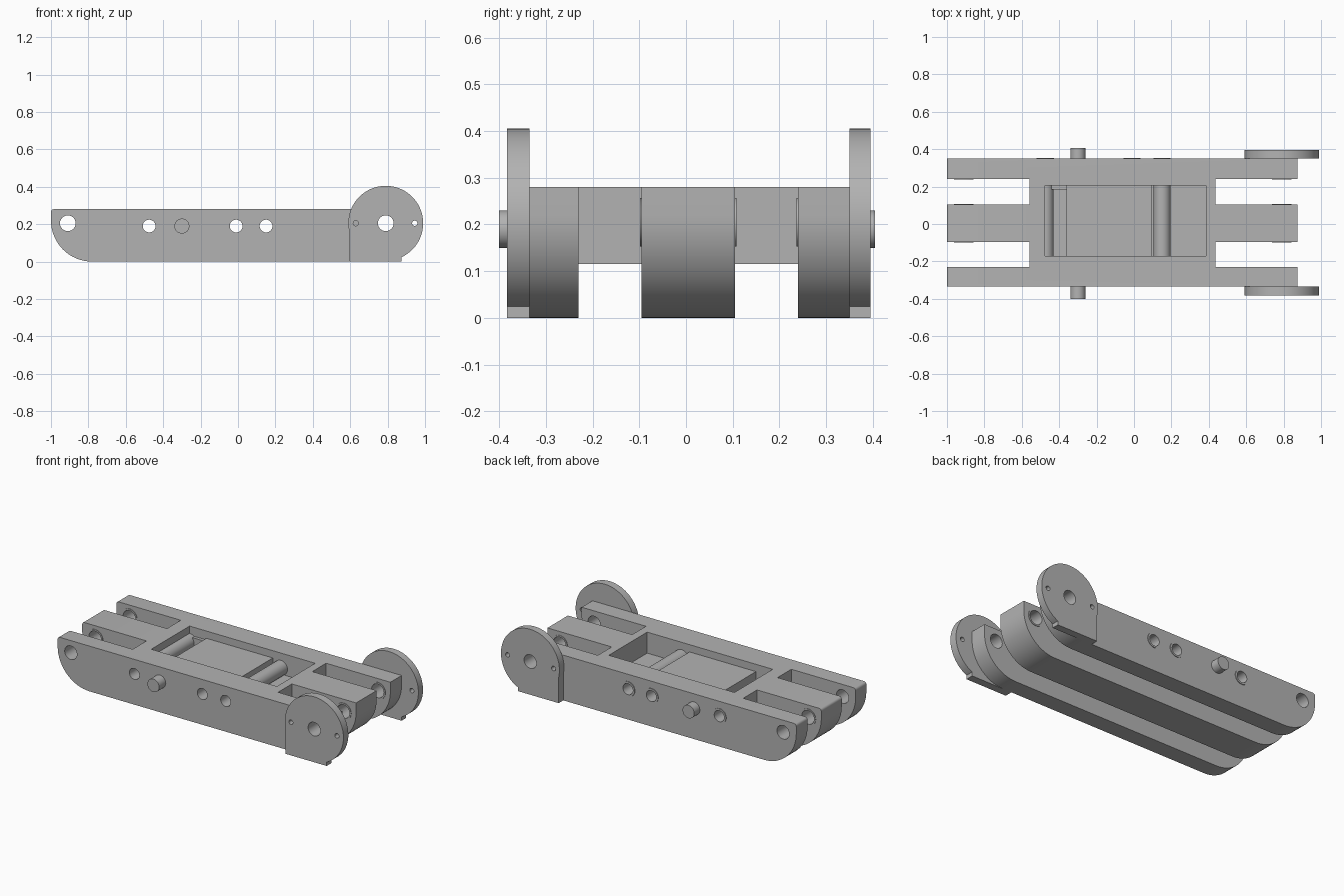
import bpy, bmesh, math
from mathutils import Matrix

if "Cube" in bpy.data.objects:
    bpy.data.objects.remove(bpy.data.objects["Cube"])

grey = bpy.data.materials.new("plain grey")
grey.use_nodes = True
COLOR = (0.45, 0.45, 0.45, 1)
grey.diffuse_color = COLOR
grey.node_tree.nodes["Principled BSDF"].inputs["Base Color"].default_value = COLOR


def make(name, bm):
    bmesh.ops.recalc_face_normals(bm, faces=bm.faces)
    mesh = bpy.data.meshes.new(name)
    bm.to_mesh(mesh)
    bm.free()
    mesh.materials.append(grey)
    ob = bpy.data.objects.new(name, mesh)
    bpy.context.collection.objects.link(ob)
    return ob


def box(name, x, y, z):
    bm = bmesh.new()
    bmesh.ops.create_cube(bm, size=1)
    for v in bm.verts:
        for i, (lo, hi) in enumerate((x, y, z)):
            v.co[i] = lo if v.co[i] < 0 else hi
    return make(name, bm)


def rod(name, x, z, r, y, sides=48):
    """Cylinder lying along the y axis."""
    bm = bmesh.new()
    bmesh.ops.create_cone(bm, cap_ends=True, segments=sides, radius1=r, radius2=r, depth=y[1] - y[0])
    bm.transform(Matrix.Translation((x, sum(y) / 2, z)) @ Matrix.Rotation(math.pi / 2, 4, "X"))
    return make(name, bm)


def extrude(name, outline, y):
    """Sweep an x-z outline along y."""
    bm = bmesh.new()
    face = bm.faces.new([bm.verts.new((px, y[0], pz)) for px, pz in outline])
    new = bmesh.ops.extrude_face_region(bm, geom=[face])["geom"]
    verts = [g for g in new if isinstance(g, bmesh.types.BMVert)]
    bmesh.ops.translate(bm, verts=verts, vec=(0, y[1] - y[0], 0))
    return make(name, bm)


def arc(cx, cz, r, start, end, steps=16):
    angles = [math.radians(start + (end - start) * i / steps) for i in range(steps + 1)]
    return [(cx + r * math.cos(a), cz + r * math.sin(a)) for a in angles]


def boolean(ob, tool, op="DIFFERENCE"):
    """Apply the tool to the object and discard the tool."""
    mod = ob.modifiers.new("boolean", "BOOLEAN")
    mod.operation, mod.object, mod.solver = op, tool, "EXACT"
    mesh = bpy.data.meshes.new_from_object(ob.evaluated_get(bpy.context.evaluated_depsgraph_get()))
    ob.modifiers.clear()
    ob.data = mesh
    bpy.data.objects.remove(tool)


def drill(ob, x, z, r, y=(-0.6, 0.6)):
    boolean(ob, rod("drill", x, z, r, y))


def tube(name, x, z, r_out, r_in, y):
    ob = rod(name, x, z, r_out, y)
    drill(ob, x, z, r_in)
    return ob


TOP, AXIS, PIN_Z = 0.28, 0.205, 0.19
PIVOTS = (-0.91, 0.79)
CROSS_HOLES = (-0.475, -0.01, 0.15)
POCKET_Y = (-0.17, 0.205)

# Body: three rails with rounded lower ends, joined by a web
R = 0.22
rail_outline = (arc(-1 + R, R, R, 180, 270) + arc(0.875 - R, R, R, 270, 360)
                + [(0.875, TOP)] + arc(-0.985, TOP - 0.015, 0.015, 90, 180, 4))
body = box("body", (-0.56, 0.435), (-0.3, 0.3), (0.115, TOP))
for y in ((-0.335, -0.23), (-0.095, 0.105), (0.24, 0.35)):
    boolean(body, extrude("rail", rail_outline, y), "UNION")

# Pocket, pivot bores and cross holes
boolean(body, box("pocket", (-0.475, 0.385), POCKET_Y, (0.15, 0.5)))
for x in PIVOTS:
    drill(body, x, AXIS, 0.042)
for x in CROSS_HOLES:
    drill(body, x, PIN_Z, 0.034)

# Raised block and roller sleeves inside the pocket
block = box("pocket_block", (-0.36, 0.095), POCKET_Y, (0.14, 0.235))
drill(block, CROSS_HOLES[1], PIN_Z, 0.034)
tube("left_roller_sleeve", CROSS_HOLES[0], PIN_Z, 0.045, 0.034, POCKET_Y)
tube("right_roller_sleeve", CROSS_HOLES[2], PIN_Z, 0.045, 0.034, POCKET_Y)
box("pocket_rib", (-0.44, -0.36), (0.185, 0.205), (0.14, 0.225))

# Cross pin
rod("cross_pin", -0.3, PIN_Z, 0.04, (-0.4, 0.405))

# Thin bushings standing proud of the rails
for x in PIVOTS:
    tube("middle_bushing", x, AXIS, 0.052, 0.042, (-0.098, 0.108))
    tube("back_bushing", x, AXIS, 0.052, 0.042, (0.237, 0.345))
for x in CROSS_HOLES:
    tube("back_hole_rim", x, PIN_Z, 0.046, 0.034, (0.3, 0.354))

# Round end plates with a square foot, one on each side
for name, y in (("front_end_plate", (-0.383, -0.335)), ("back_end_plate", (0.35, 0.395))):
    plate = rod(name, PIVOTS[1], AXIS, 0.2, y, 96)
    boolean(plate, box("foot", (0.595, 0.875), y, (0, 0.25)), "UNION")
    drill(plate, PIVOTS[1], AXIS, 0.042)
    for x in (0.63, 0.945):
        drill(plate, x, AXIS, 0.014)

# Smooth the curved surfaces and keep edges sharp
for ob in bpy.context.collection.objects:
    if ob.type == "MESH" and grey.name in ob.data.materials:
        bpy.ops.object.select_all(action="DESELECT")
        ob.select_set(True)
        bpy.context.view_layer.objects.active = ob
        bpy.ops.object.shade_smooth_by_angle(angle=math.radians(30))
